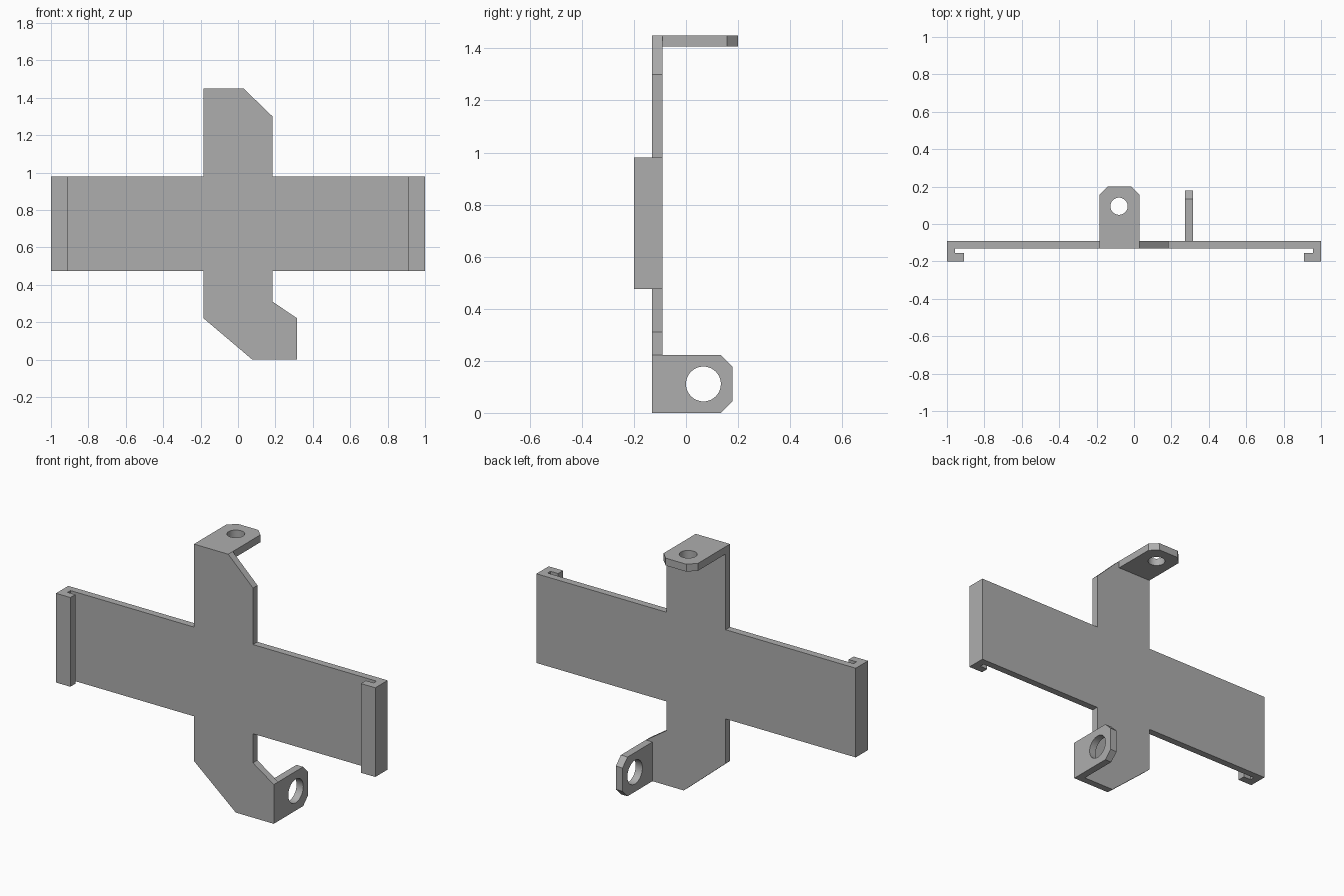
import bpy, bmesh
from math import sin, cos, tau, radians

cube = bpy.data.objects.get("Cube")
if cube:
    bpy.data.objects.remove(cube, do_unlink=True)

grey = bpy.data.materials.new("plain grey")
grey.use_nodes = True
colour = (0.42, 0.42, 0.42, 1)
grey.diffuse_color = colour
grey.node_tree.nodes["Principled BSDF"].inputs["Base Color"].default_value = colour

# Sheet in the back, and where it ends in front
FRONT, BACK = -0.13, -0.09
THICK = 0.042


def prism(name, outline, place, lo, hi, hole=None):
    """Extrude a 2D outline (with an optional round hole) from lo to hi."""
    bm = bmesh.new()
    loops = [outline]
    if hole:
        u, v, r = hole
        loops.append([(u + r * cos(tau * i / 40), v + r * sin(tau * i / 40))
                      for i in range(40)])
    edges = []
    for loop in loops:
        verts = [bm.verts.new(place(u, v, lo)) for u, v in loop]
        edges += [bm.edges.new((verts[i - 1], verts[i])) for i in range(len(verts))]
    bmesh.ops.triangle_fill(bm, edges=edges, use_beauty=True)
    ext = bmesh.ops.extrude_face_region(bm, geom=bm.faces[:], use_keep_orig=True)
    shift = place(0, 0, hi - lo)
    moved = [g for g in ext["geom"] if isinstance(g, bmesh.types.BMVert)]
    bmesh.ops.translate(bm, verts=moved, vec=shift)
    bmesh.ops.recalc_face_normals(bm, faces=bm.faces[:])
    mesh = bpy.data.meshes.new(name)
    bm.to_mesh(mesh)
    bm.free()
    mesh.materials.append(grey)
    obj = bpy.data.objects.new(name, mesh)
    bpy.context.collection.objects.link(obj)
    if hole:
        bpy.ops.object.select_all(action="DESELECT")
        obj.select_set(True)
        bpy.context.view_layer.objects.active = obj
        bpy.ops.object.shade_smooth_by_angle(angle=radians(30))
    return obj


def tab_outline(u0, u1, v0, v1, cut):
    """Rectangle with the two corners at its v1 end cut off."""
    return [(u0, v0), (u1, v0), (u1, v1 - cut), (u1 - cut, v1),
            (u0 + cut, v1), (u0, v1 - cut)]


# Cross-shaped sheet
LOW, HIGH, ARM = 0.475, 0.98, 0.185
sheet = [(-ARM, 1.45), (0.03, 1.45), (ARM, 1.30), (ARM, HIGH), (1, HIGH),
         (1, LOW), (ARM, LOW), (ARM, 0.31), (0.315, 0.222), (0.315, 0),
         (0.077, 0), (-ARM, 0.222), (-ARM, LOW), (-1, LOW), (-1, HIGH),
         (-ARM, HIGH)]
prism("cross_plate", sheet, lambda u, v, w: (u, w, v), FRONT, BACK)

# Hooked rails on both ends of the wide arm
hook = [(1, FRONT), (0.958, FRONT), (0.958, -0.156), (0.91, -0.156),
        (0.91, -0.2), (1, -0.2)]
for side, name in ((1, "left_rail"), (-1, "right_rail")):
    prism(name, [(side * x, y) for x, y in hook],
          lambda u, v, w: (u, v, w), LOW, HIGH)

# Drilled tab folded back from the top
prism("top_tab", tab_outline(-ARM, 0.03, BACK, 0.2, 0.043),
      lambda u, v, w: (u, v, w), 1.45 - THICK, 1.45, (-0.08, 0.095, 0.046))

# Drilled tab folded back from the lower side
prism("side_tab", tab_outline(0, 0.222, BACK, 0.178, 0.045),
      lambda u, v, w: (w, v, u), 0.315 - THICK, 0.315, (0.111, 0.067, 0.067))
